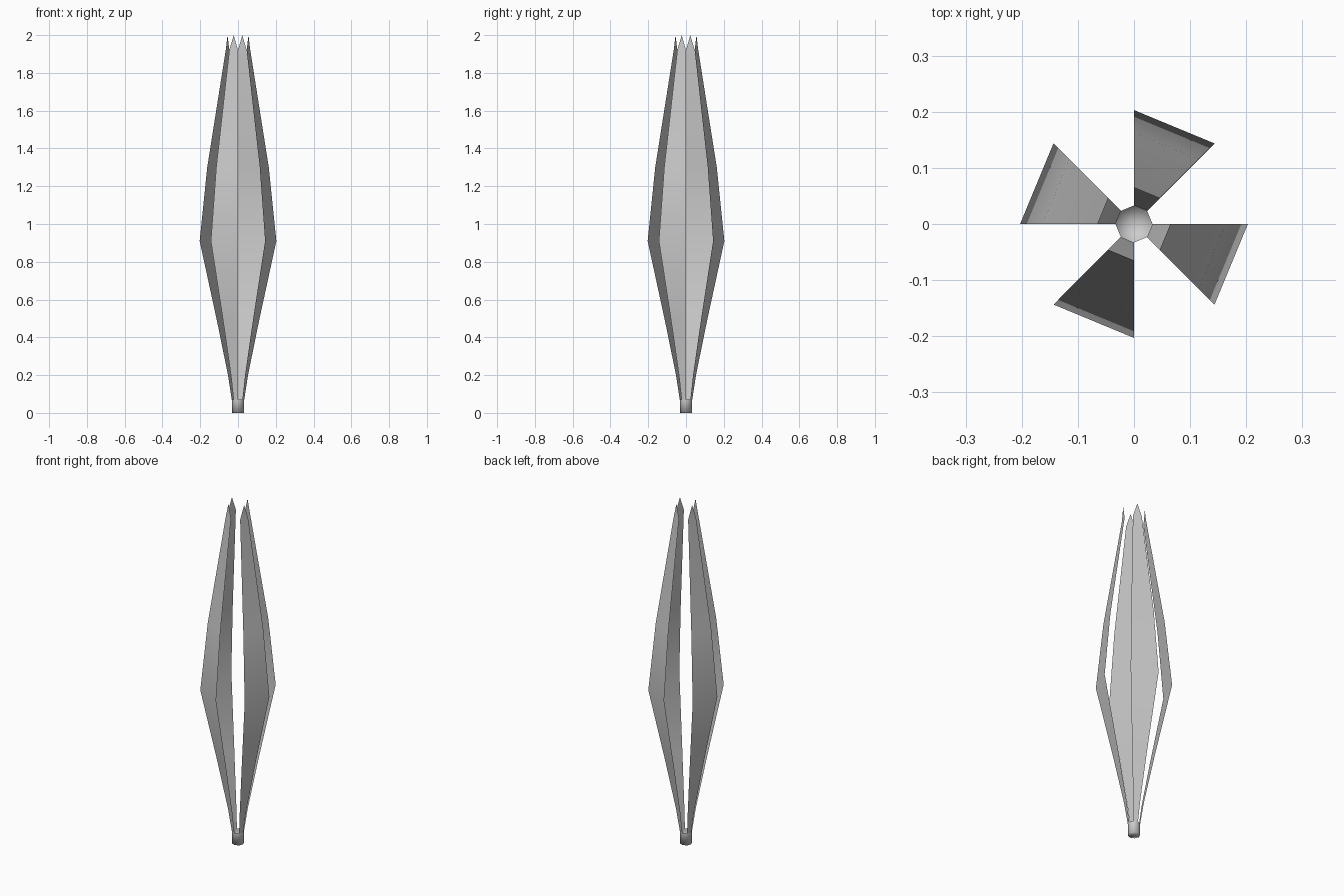
import bpy, bmesh
from math import radians, cos, sin

if "Cube" in bpy.data.objects:
    bpy.data.objects.remove(bpy.data.objects["Cube"])


def polar(r, deg, z):
    return (r * cos(radians(deg)), r * sin(radians(deg)), z)


def finish(bm, name):
    mesh = bpy.data.meshes.new(name)
    bm.to_mesh(mesh)
    bm.free()
    for p in mesh.polygons:
        p.use_smooth = True
    obj = bpy.data.objects.new(name, mesh)
    bpy.context.collection.objects.link(obj)
    return obj


# Stem: short octagonal tube closed at the bottom
R, TOP = 0.033, 0.07
bm = bmesh.new()
pole = bm.verts.new((0, 0, 0))
low = [bm.verts.new(polar(R, 45 * i, 0)) for i in range(8)]
high = [bm.verts.new(polar(R, 45 * i, TOP)) for i in range(8)]
for i in range(8):
    j = (i + 1) % 8
    bm.faces.new((pole, low[j], low[i]))
    bm.faces.new((low[i], low[j], high[j], high[i]))
finish(bm, "stem")

# Petals: thin single-sheet strips, one eighth of a turn wide, with pointed tips
profile = [(R, TOP), (0.053, 0.2), (0.112, 0.49), (0.203, 0.91),
           (0.163, 1.3), (0.065, 1.92)]


def petal(name, start):
    bm = bmesh.new()
    rows = [(bm.verts.new(polar(r, start, z)),
             bm.verts.new(polar(r, start + 45, z))) for r, z in profile]
    for (a, b), (c, d) in zip(rows, rows[1:]):
        bm.faces.new((a, b, d, c))
    tip = bm.verts.new(polar(0.06, start + 22.5, 2.0))
    bm.faces.new((*rows[-1], tip))
    finish(bm, name)


for k in range(4):
    petal(f"petal_{k + 1}", 45 + 90 * k)
